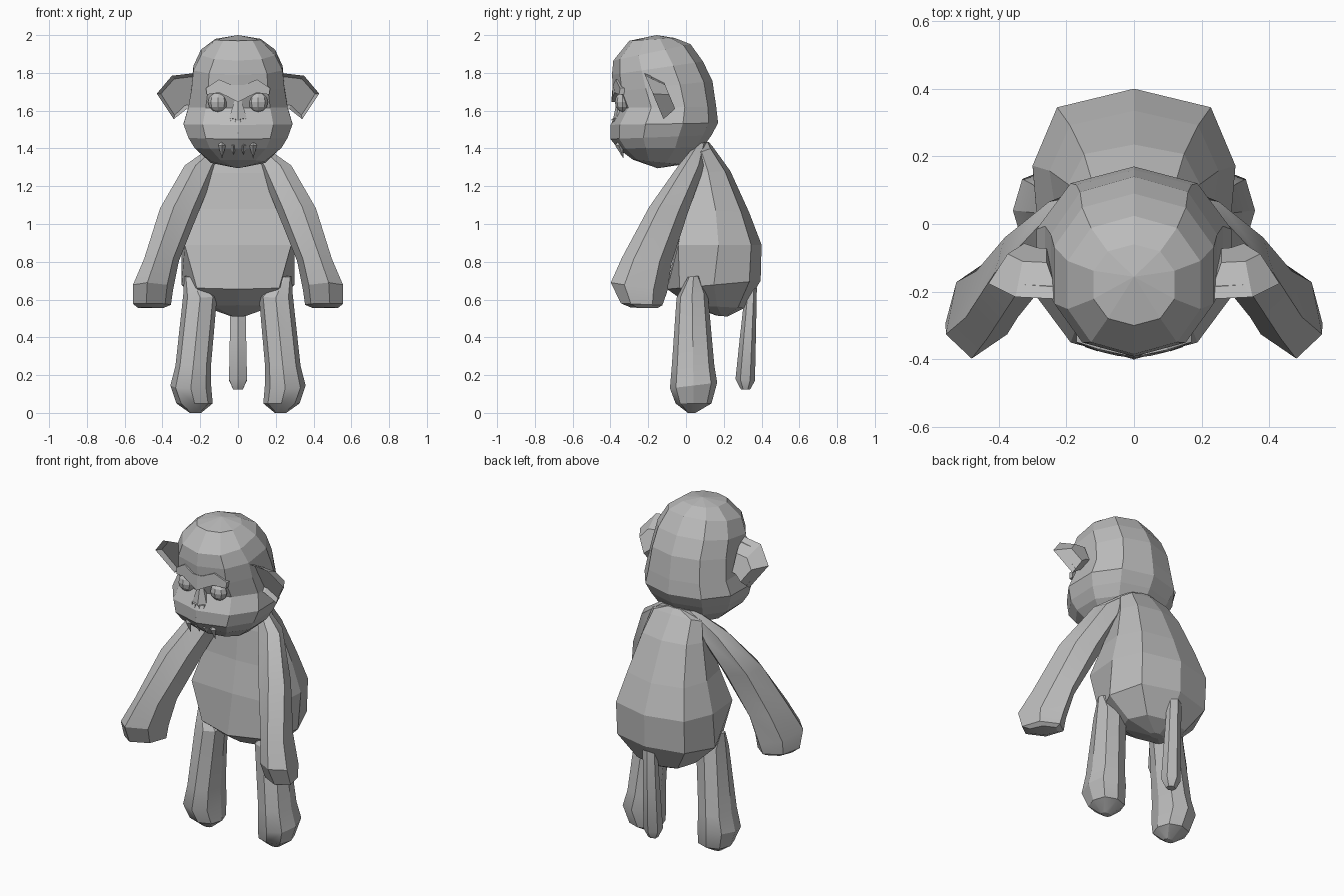
import bpy, bmesh, math
from mathutils import Vector

cube = bpy.data.objects.get("Cube")
if cube:
    bpy.data.objects.remove(cube)

grey = bpy.data.materials.new("plain grey")
grey.use_nodes = True
grey.diffuse_color = (0.5, 0.5, 0.5, 1)
grey.node_tree.nodes["Principled BSDF"].inputs["Base Color"].default_value = (0.5, 0.5, 0.5, 1)


def finish(name, bm, mirrored=False, smooth=False):
    """Turn a bmesh into one object, or a left and a right one."""
    bmesh.ops.recalc_face_normals(bm, faces=bm.faces)
    for side in (("left_", "right_") if mirrored else ("",)):
        if side == "right_":
            for v in bm.verts:
                v.co.x = -v.co.x
            bmesh.ops.reverse_faces(bm, faces=bm.faces)
        mesh = bpy.data.meshes.new(side + name)
        bm.to_mesh(mesh)
        mesh.materials.append(grey)
        obj = bpy.data.objects.new(side + name, mesh)
        bpy.context.collection.objects.link(obj)
        if smooth:
            bpy.ops.object.select_all(action="DESELECT")
            obj.select_set(True)
            bpy.context.view_layer.objects.active = obj
            bpy.ops.object.shade_smooth_by_angle(angle=math.radians(30))
    bm.free()


def squared(t, power):
    return math.copysign(abs(t) ** power, t)


def loft(name, rings, sides, power=1.0, lean=0.0, **options):
    """Skin rings of (x, half width, front y, front z, back y, back z[, front power])."""
    bm = bmesh.new()
    loops = []
    for x, w, fy, fz, by, bz, *front_power in rings:
        loop = []
        for i in range(sides):
            a = math.tau * i / sides
            p = front_power[0] if front_power and math.cos(a) > 0.01 else power
            # Keep the vertices on the axes exactly on them
            s, c = squared(round(math.sin(a), 6), p), squared(round(math.cos(a), 6), p)
            t = (1 - c) / 2
            loop.append(bm.verts.new((x + w * s + lean * c,
                                      fy + (by - fy) * t, fz + (bz - fz) * t)))
        loops.append(loop)
    for low, high in zip(loops, loops[1:]):
        for i in range(sides):
            j = (i + 1) % sides
            bm.faces.new((low[i], low[j], high[j], high[i]))
    bm.faces.new(loops[0])
    bm.faces.new(loops[-1])
    bmesh.ops.remove_doubles(bm, verts=bm.verts, dist=0.001)
    finish(name, bm, **options)


def plate(name, outline, place, thick, rim=0, dish=0, shrink=0, mirrored=True):
    """Extrude an (x, z) outline backwards, narrowing; the front may be hollowed."""
    bm = bmesh.new()
    front = bm.faces.new([bm.verts.new((x, place(x, z), z)) for x, z in outline])
    hub = front.calc_center_median()
    back = [bm.verts.new(v.co.lerp(hub, shrink) + Vector((0, thick, 0))) for v in front.verts]
    edge = list(front.verts)
    for i in range(len(edge)):
        j = (i + 1) % len(edge)
        bm.faces.new((edge[i], edge[j], back[j], back[i]))
    bm.faces.new(back)
    if rim:
        bmesh.ops.recalc_face_normals(bm, faces=bm.faces)
        bmesh.ops.inset_individual(bm, faces=[front], thickness=rim)
        for v in front.verts:
            v.co.y += dish
    finish(name, bm, mirrored)


# Head and torso
loft("head", [
    (0, 0, -.15, 1.295, -.15, 1.295),
    (0, .15, -.28, 1.34, -.02, 1.315),
    (0, .24, -.36, 1.40, .09, 1.405),
    (0, .275, -.40, 1.45, .135, 1.47),
    (0, .302, -.40, 1.525, .17, 1.535),
    (0, .275, -.35, 1.615, .16, 1.62),
    (0, .257, -.385, 1.70, .14, 1.757),
    (0, .247, -.392, 1.79, .09, 1.86),
    (0, .205, -.385, 1.865, .024, 1.952),
    (0, .125, -.30, 1.97, -.06, 1.985),
    (0, 0, -.156, 2.0, -.156, 2.0)], 10, .9)
loft("torso", [
    (0, .04, .16, .515, .22, .51),
    (0, .18, .02, .57, .31, .555),
    (0, .298, -.10, .655, .395, .70, .9),
    (0, .30, -.055, .89, .40, .89, .18),
    (0, .25, -.02, 1.08, .335, 1.06, .3),
    (0, .195, .00, 1.27, .235, 1.28, .5),
    (0, .165, .02, 1.36, .145, 1.405),
    (0, .05, .07, 1.43, .12, 1.435)], 8, .8)

# Limbs and tail
loft("arm", [
    (.462, .06, -.29, .557, -.15, .555),
    (.456, .098, -.345, .58, -.125, .57),
    (.450, .104, -.398, .69, -.10, .64),
    (.405, .088, -.34, .82, -.075, .80),
    (.31, .10, -.195, 1.09, .01, 1.06),
    (.195, .082, -.04, 1.31, .10, 1.31),
    (.07, .04, .05, 1.42, .11, 1.435)], 6, .95, lean=.03, mirrored=True, smooth=True)
loft("leg", [
    (.225, .03, .01, 0, .05, 0),
    (.23, .096, -.055, .05, .135, .05),
    (.25, .108, -.085, .13, .165, .16),
    (.237, .094, -.075, .25, .15, .25),
    (.20, .09, -.05, .61, .115, .64),
    (.25, .035, .01, .72, .07, .725)], 8, .85, mirrored=True, smooth=True)
loft("tail", [
    (0, .03, .29, .125, .34, .125),
    (0, .055, .262, .18, .365, .17),
    (0, .05, .285, .40, .37, .40),
    (0, .045, .31, .62, .375, .66),
    (0, .015, .33, .74, .36, .74)], 6, smooth=True)

# Ears: hollow in front, tapering behind, with the top edge leaning forward
plate("ear", [(.22, 1.80), (.35, 1.785), (.43, 1.69), (.34, 1.555), (.27, 1.61), (.22, 1.62)],
      lambda x, z: -.22 + .42 * (1.795 - z), .085, .022, .03, .45)

# Brow, nose and nostrils
plate("brow", [(0, 1.645), (.05, 1.672), (.10, 1.695), (.165, 1.685), (.17, 1.72),
               (.10, 1.765), (.03, 1.735), (0, 1.735)],
      lambda x, z: -.395 + 1.4 * x * x + .08 * (z - 1.65), .09)
plate("nose", [(0, 1.66), (.02, 1.65), (.055, 1.53), (.045, 1.49), (0, 1.48)],
      lambda x, z: -.365 - .2 * (1.66 - z) + .4 * x, .06)
plate("nostril", [(.01, 1.555), (.042, 1.56), (.035, 1.53), (.022, 1.515)],
      lambda x, z: -.398 + .4 * x, .03, .004, .02)

# Eyes
bm = bmesh.new()
bmesh.ops.create_uvsphere(bm, u_segments=8, v_segments=6, radius=.052)
for v in bm.verts:
    v.co = Vector((.107 + v.co.x, -.335 + .8 * v.co.y, 1.645 + v.co.z))
finish("eye", bm, mirrored=True)

# Teeth hanging from the mouth line
for i, (x, length) in enumerate([(-.085, .07), (-.025, .05), (.03, .05), (.08, .07)]):
    loft(f"tooth_{i + 1}", [
        (x, 0, -.33, 1.415 - length, -.33, 1.415 - length),
        (x, .02, -.375, 1.415, -.335, 1.415),
        (x, .012, -.36, 1.44, -.335, 1.44)], 4)
